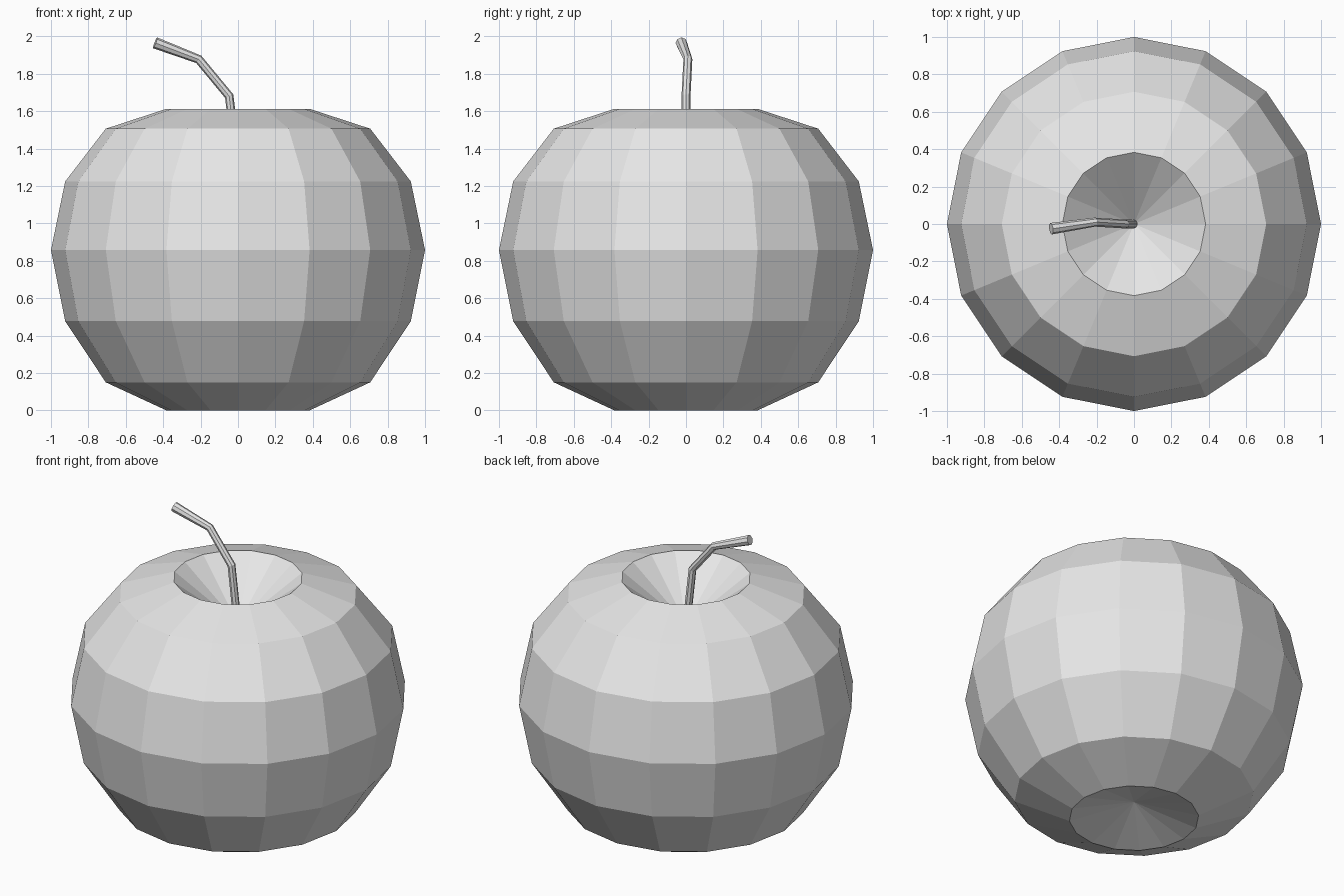
import bpy
import bmesh
from math import cos, sin, tau
from mathutils import Vector

# Remove the default cube only
cube = bpy.data.objects.get("Cube")
if cube:
    bpy.data.objects.remove(cube, do_unlink=True)

# One plain grey for the whole fruit
grey = bpy.data.materials.new("light_grey")
grey.use_nodes = True
colour = (0.8, 0.8, 0.8, 1)
grey.diffuse_color = colour
grey.node_tree.nodes["Principled BSDF"].inputs["Base Color"].default_value = colour


def finish(name, bm):
    """Turn a bmesh into a flat shaded object."""
    bmesh.ops.recalc_face_normals(bm, faces=bm.faces)
    mesh = bpy.data.meshes.new(name)
    bm.to_mesh(mesh)
    bm.free()
    mesh.materials.append(grey)
    obj = bpy.data.objects.new(name, mesh)
    bpy.context.collection.objects.link(obj)
    return obj


def bridge(bm, rings):
    """Join neighbouring rings of equal size with quads."""
    for low, high in zip(rings, rings[1:]):
        n = len(low)
        for i in range(n):
            j = (i + 1) % n
            bm.faces.new((low[i], low[j], high[j], high[i]))


def fan(bm, ring, tip):
    """Close a ring with triangles meeting at one point."""
    point = bm.verts.new(tip)
    for i, v in enumerate(ring):
        bm.faces.new((v, ring[(i + 1) % len(ring)], point))


# Fruit body: squat faceted ball with a dimple at each pole
SIDES = 16
profile = [(0.383, 0), (0.707, 0.15), (0.924, 0.477), (1, 0.857),
           (0.924, 1.224), (0.707, 1.506), (0.383, 1.612)]
bm = bmesh.new()
rings = [[bm.verts.new((r * cos(tau * i / SIDES), r * sin(tau * i / SIDES), z))
          for i in range(SIDES)] for r, z in profile]
bridge(bm, rings)
fan(bm, rings[0], (0, 0, 0.11))
fan(bm, rings[-1], (0, 0, 1.31))
finish("fruit_body", bm)

# Stem: thin bent rod that flares at its free end
path = [Vector(p) for p in ((0, 0, 1.28), (-0.047, 0, 1.68),
                            (-0.21, 0.01, 1.877), (-0.443, -0.025, 1.965))]
radii = (0.024, 0.024, 0.024, 0.031)
STEM_SIDES = 8
bm = bmesh.new()
rings = []
for k, (p, r) in enumerate(zip(path, radii)):
    before = (p - path[k - 1]).normalized() if k else Vector()
    after = (path[k + 1] - p).normalized() if k + 1 < len(path) else Vector()
    along = (before + after).normalized()
    side = along.cross(Vector((0, 1, 0))).normalized()
    across = along.cross(side)
    rings.append([bm.verts.new(p + r * (cos(tau * i / STEM_SIDES) * side
                                        + sin(tau * i / STEM_SIDES) * across))
                  for i in range(STEM_SIDES)])
bridge(bm, rings)
bm.faces.new(rings[0])
bm.faces.new(rings[-1])
finish("stem", bm)
